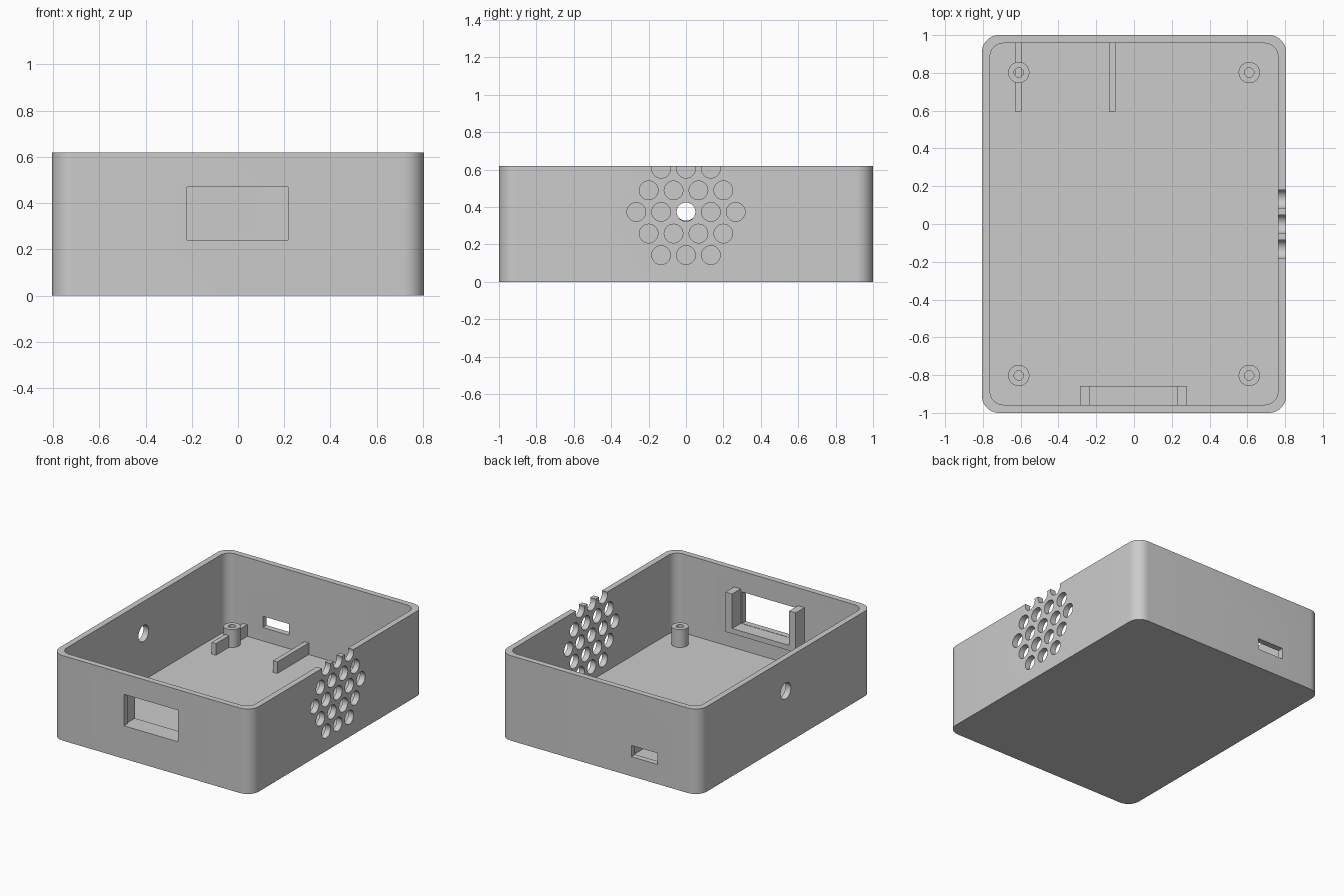
import bpy, bmesh, math
from mathutils import Matrix, Vector

old = bpy.data.objects.get("Cube")
if old:
    bpy.data.objects.remove(old, do_unlink=True)

HX, HY, HEIGHT = 0.805, 1.0, 0.62      # outer half sizes and height
WALL, FLOOR = 0.043, 0.045

grey = bpy.data.materials.new("plain_grey")
grey.use_nodes = True
grey.diffuse_color = (0.6, 0.6, 0.6, 1)
grey.node_tree.nodes["Principled BSDF"].inputs["Base Color"].default_value = (0.6, 0.6, 0.6, 1)


def make_object(name, bm):
    bmesh.ops.recalc_face_normals(bm, faces=bm.faces)
    mesh = bpy.data.meshes.new(name)
    bm.to_mesh(mesh)
    bm.free()
    mesh.materials.append(grey)
    obj = bpy.data.objects.new(name, mesh)
    bpy.context.collection.objects.link(obj)
    return obj


def smooth(obj):
    bpy.ops.object.select_all(action='DESELECT')
    obj.select_set(True)
    bpy.context.view_layer.objects.active = obj
    bpy.ops.object.shade_smooth_by_angle(angle=math.radians(30))


def rounded_rect(hx, hy, r, z, steps=10):
    pts = []
    for q, (sx, sy) in enumerate([(1, 1), (-1, 1), (-1, -1), (1, -1)]):
        for i in range(steps + 1):
            a = math.pi / 2 * (q + i / steps)
            pts.append((sx * (hx - r) + r * math.cos(a), sy * (hy - r) + r * math.sin(a), z))
    return pts


def circle(cx, cy, r, z, sides=40):
    return [(cx + r * math.cos(math.tau * i / sides), cy + r * math.sin(math.tau * i / sides), z)
            for i in range(sides)]


def loft(name, loops):
    """Skin a chain of matching loops and cap both ends."""
    bm = bmesh.new()
    rings = [[bm.verts.new(p) for p in loop] for loop in loops]
    for a, b in zip(rings, rings[1:]):
        for i in range(len(a)):
            j = (i + 1) % len(a)
            bm.faces.new((a[i], a[j], b[j], b[i]))
    bm.faces.new(rings[0])
    bm.faces.new(rings[-1])
    return make_object(name, bm)


def add_box(bm, x, y, z):
    size = [b - a for a, b in (x, y, z)]
    mid = Vector([(a + b) / 2 for a, b in (x, y, z)])
    bmesh.ops.create_cube(bm, size=1, matrix=Matrix.Translation(mid) @ Matrix.Diagonal((*size, 1)))


def add_bore(bm, x, y, z, r):
    turn = Matrix.Rotation(math.pi / 2, 4, 'Y')
    bmesh.ops.create_cone(bm, cap_ends=True, segments=40, radius1=r, radius2=r, depth=0.2,
                          matrix=Matrix.Translation((x, y, z)) @ turn)


# Open tray with rounded corners
ix, iy = HX - WALL, HY - WALL
tray = loft("tray_shell", [rounded_rect(HX, HY, 0.09, 0), rounded_rect(HX, HY, 0.09, HEIGHT),
                           rounded_rect(ix, iy, 0.07, HEIGHT), rounded_rect(ix, iy, 0.07, FLOOR)])

# Wall openings: hexagonal vent field, cable hole, display window, connector slot
cut = bmesh.new()
for row in range(-2, 3):
    count = 5 - abs(row)
    for k in range(count):
        add_bore(cut, HX, (k - (count - 1) / 2) * 0.133, 0.374 + row * 0.1155, 0.05)
add_bore(cut, -HX, 0, 0.387, 0.059)
add_box(cut, (-0.22, 0.217), (-1.1, -0.9), (0.24, 0.47))
add_box(cut, (-0.47, -0.26), (0.9, 1.1), (0.143, 0.225))
cutter = make_object("opening_cutter", cut)
cutter.hide_render = True

mod = tray.modifiers.new("openings", 'BOOLEAN')
mod.operation = 'DIFFERENCE'
mod.solver = 'EXACT'
mod.object = cutter
bpy.context.view_layer.update()
result = bpy.data.meshes.new_from_object(tray.evaluated_get(bpy.context.evaluated_depsgraph_get()))
tray.modifiers.clear()
tray.data = result
bpy.data.objects.remove(cutter, do_unlink=True)
smooth(tray)

# Screw standoffs in the four corners
for sx, side in ((-1, "right"), (1, "left")):
    for sy, end in ((-1, "front"), (1, "back")):
        x, y, top = sx * 0.61, sy * 0.802, 0.175
        post = loft(f"standoff_{end}_{side}",
                    [circle(x, y, 0.056, FLOOR - 0.01), circle(x, y, 0.056, top),
                     circle(x, y, 0.025, top), circle(x, y, 0.025, FLOOR + 0.003)])
        smooth(post)

# Board rails on the floor, either side of the connector slot
for name, x in (("rail_outer", -0.612), ("rail_inner", -0.116)):
    bm = bmesh.new()
    add_box(bm, (x - 0.017, x + 0.017), (0.595, iy + 0.01), (FLOOR - 0.01, 0.13))
    make_object(name, bm)

# U-shaped display bracket behind the window
for name, x in (("bracket_post_right", (-0.285, -0.232)), ("bracket_post_left", (0.228, 0.281))):
    bm = bmesh.new()
    add_box(bm, x, (-iy - 0.01, -0.858), (0.2, 0.49))
    make_object(name, bm)
bm = bmesh.new()
add_box(bm, (-0.232, 0.228), (-iy - 0.01, -0.858), (0.2, 0.238))
make_object("bracket_ledge", bm)
